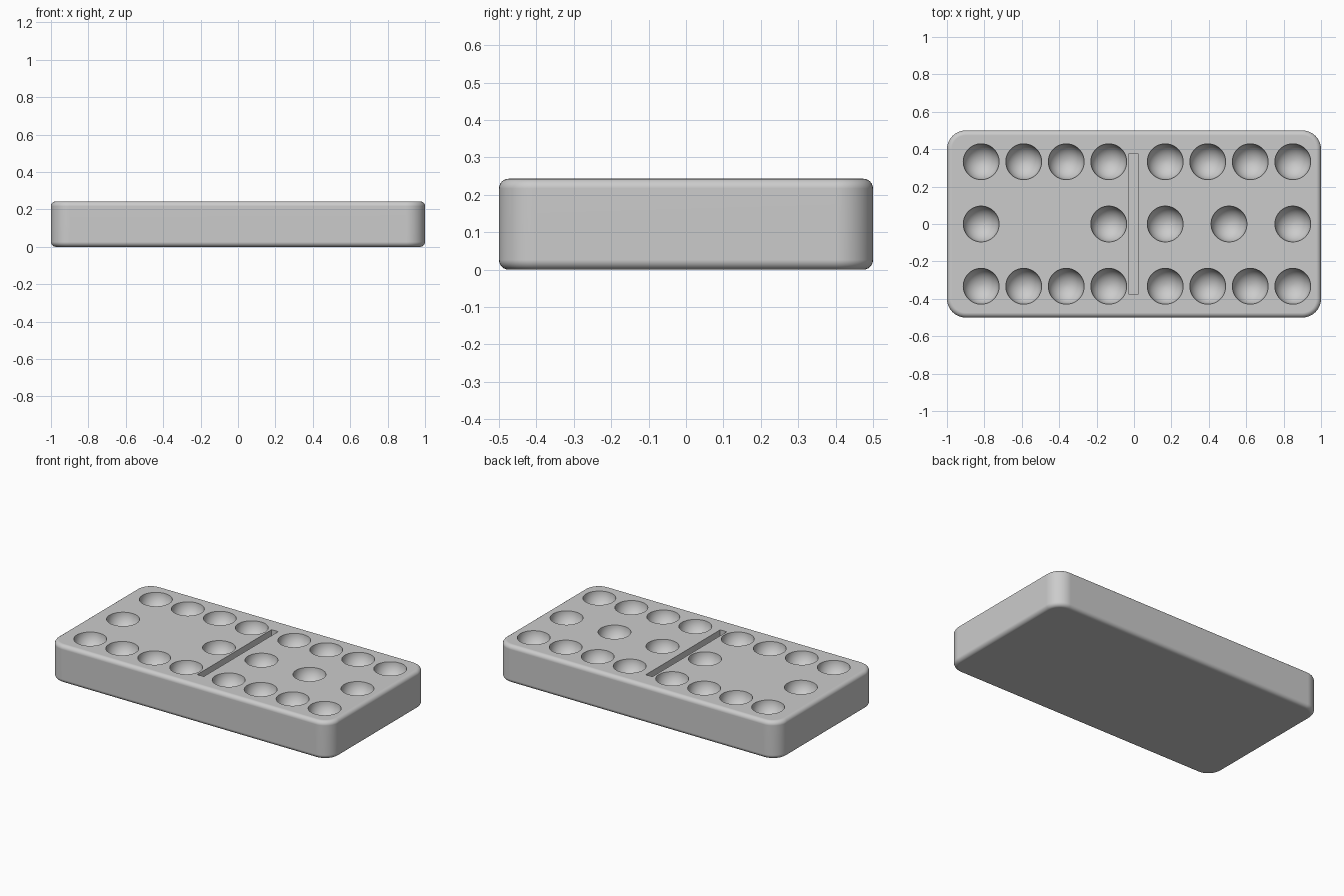
import bpy, bmesh, math
from mathutils import Matrix

cube = bpy.data.objects.get("Cube")
if cube:
    bpy.data.objects.remove(cube, do_unlink=True)

LENGTH, WIDTH, HEIGHT = 2.0, 1.0, 0.243
PIP_RADIUS, ROW = 0.096, 0.333
SLOT_DEPTH = 0.04

grey = bpy.data.materials.new("tile_grey")
grey.use_nodes = True
colour = (0.6, 0.6, 0.6, 1)
grey.diffuse_color = colour
grey.node_tree.nodes["Principled BSDF"].inputs["Base Color"].default_value = colour


def make_object(name, bm):
    bmesh.ops.recalc_face_normals(bm, faces=bm.faces)
    mesh = bpy.data.meshes.new(name)
    bm.to_mesh(mesh)
    bm.free()
    mesh.materials.append(grey)
    obj = bpy.data.objects.new(name, mesh)
    bpy.context.collection.objects.link(obj)
    return obj


def box(bm, size, centre):
    matrix = Matrix.Translation(centre) @ Matrix.Diagonal((*size, 1))
    bmesh.ops.create_cube(bm, size=1, matrix=matrix)


# Tile body: rounded plan corners, then softened top and bottom rims
bm = bmesh.new()
box(bm, (LENGTH, WIDTH, HEIGHT), (0, 0, HEIGHT / 2))
uprights = [e for e in bm.edges if abs(e.verts[0].co.z - e.verts[1].co.z) > 0.1]
bmesh.ops.bevel(bm, geom=uprights, offset=0.1, segments=10, profile=0.5, affect='EDGES')
bm.normal_update()
rims = [e for e in bm.edges if any(abs(f.normal.z) > 0.9 for f in e.link_faces)]
bmesh.ops.bevel(bm, geom=rims, offset=0.026, segments=6, profile=0.5, affect='EDGES')
tile = make_object("domino_tile", bm)

# Cutter: round pips in two groups and the dividing groove
bm = bmesh.new()
pips = []
for middle, spots in ((-0.476, (-1, 1)), (0.508, (-1, 0, 1))):
    for side in (-1, 1):
        pips += [(middle + 0.341 * k / 3, side * ROW) for k in (-3, -1, 1, 3)]
    pips += [(middle + 0.341 * s, 0) for s in spots]
for x, y in pips:
    bmesh.ops.create_uvsphere(bm, u_segments=48, v_segments=24, radius=PIP_RADIUS,
                              matrix=Matrix.Translation((x, y, HEIGHT + 0.001)))
box(bm, (0.047, 0.755, 2 * SLOT_DEPTH), (-0.002, 0, HEIGHT))
cutter = make_object("pip_cutter", bm)

# Carve the recesses and discard the cutter
cut = tile.modifiers.new("carve", 'BOOLEAN')
cut.operation, cut.solver, cut.object = 'DIFFERENCE', 'EXACT', cutter
bpy.ops.object.select_all(action='DESELECT')
bpy.context.view_layer.objects.active = tile
tile.select_set(True)
bpy.ops.object.modifier_apply(modifier=cut.name)
bpy.data.objects.remove(cutter, do_unlink=True)

# Smooth rounded surfaces while the flat faces and recess edges stay crisp
bpy.ops.object.shade_smooth_by_angle(angle=math.radians(35))
weighted = tile.modifiers.new("flat_face_normals", 'WEIGHTED_NORMAL')
weighted.keep_sharp = True
